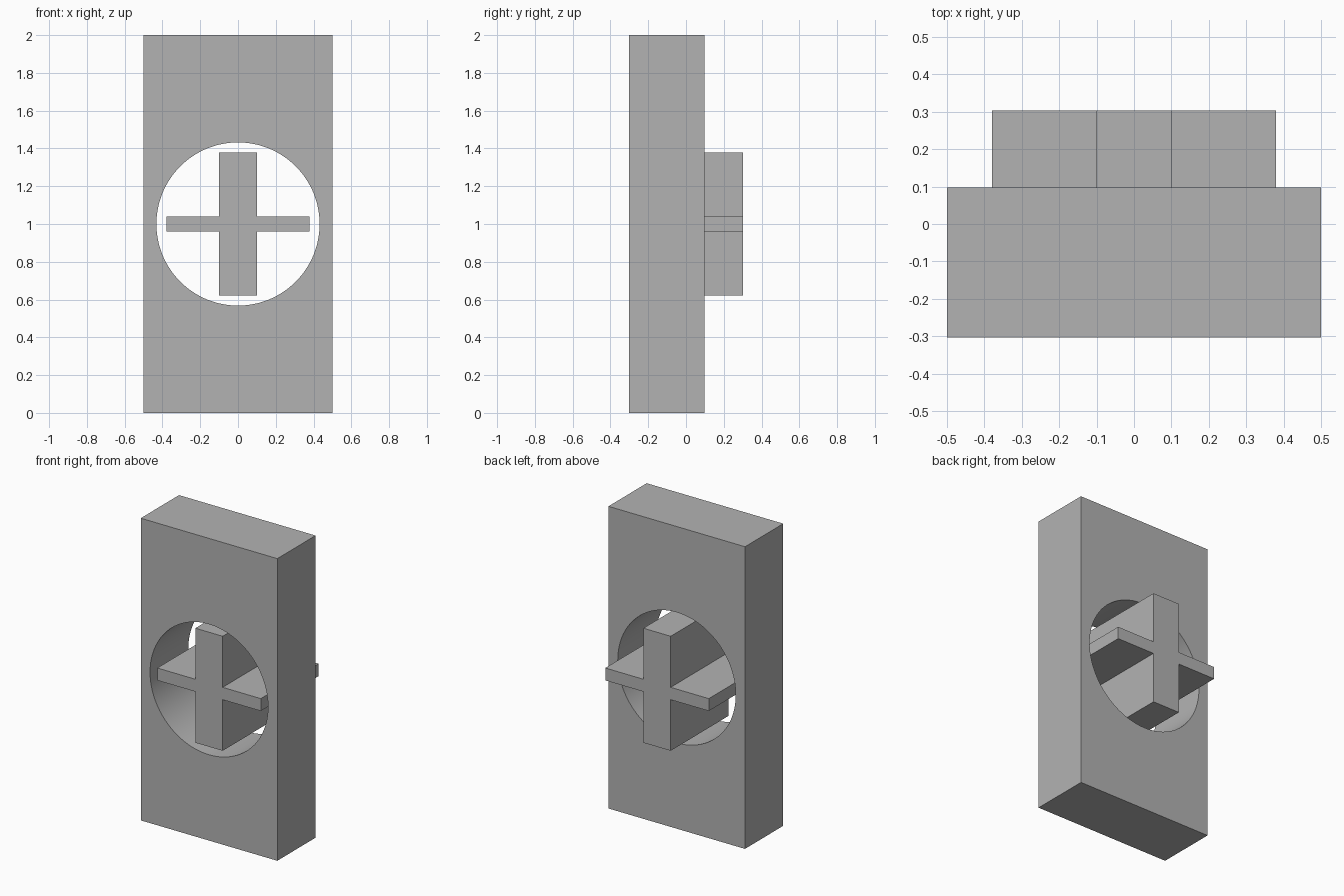
import bpy
import bmesh
from math import pi, radians

cube = bpy.data.objects.get("Cube")
if cube:
    bpy.data.objects.remove(cube, do_unlink=True)

FRONT, BACK = -0.303, 0.303
PLATE_BACK = 0.097
CENTRE_Z = 1.0

grey = bpy.data.materials.new("light grey")
grey.use_nodes = True
grey.diffuse_color = (0.45, 0.45, 0.45, 1)
grey.node_tree.nodes["Principled BSDF"].inputs["Base Color"].default_value = grey.diffuse_color


def extruded(name, outline, y0, y1):
    """Solid made by pushing an (x, z) outline from y0 to y1."""
    bm = bmesh.new()
    face = bm.faces.new([bm.verts.new((x, y0, z)) for x, z in outline])
    swept = bmesh.ops.extrude_face_region(bm, geom=[face])["geom"]
    new_verts = [v for v in swept if isinstance(v, bmesh.types.BMVert)]
    bmesh.ops.translate(bm, verts=new_verts, vec=(0, y1 - y0, 0))
    bmesh.ops.recalc_face_normals(bm, faces=bm.faces)
    mesh = bpy.data.meshes.new(name)
    bm.to_mesh(mesh)
    bm.free()
    mesh.materials.append(grey)
    obj = bpy.data.objects.new(name, mesh)
    bpy.context.collection.objects.link(obj)
    return obj


# Upright plate
w = 0.5
plate = extruded("plate", [(-w, 0), (w, 0), (w, 2), (-w, 2)], FRONT, PLATE_BACK)

# Round hole through the plate
bpy.ops.mesh.primitive_cylinder_add(vertices=128, radius=0.432, depth=2,
                                    location=(0, 0, CENTRE_Z), rotation=(pi / 2, 0, 0))
cutter = bpy.context.object
cutter.name = "hole_cutter"
cutter.hide_render = True
cutter.data.materials.append(grey)

hole = plate.modifiers.new("hole", "BOOLEAN")
hole.operation = "DIFFERENCE"
hole.solver = "EXACT"
hole.object = cutter
bpy.ops.object.select_all(action="DESELECT")
plate.select_set(True)
bpy.context.view_layer.objects.active = plate
bpy.ops.object.modifier_apply(modifier=hole.name)
bpy.data.objects.remove(cutter, do_unlink=True)
bpy.ops.object.shade_smooth_by_angle(angle=radians(30))

# Cross floating in the hole, flush in front and standing out behind
arm, half_w, half_t = 0.379, 0.1, 0.041
quarter = [(arm, half_t), (half_w, half_t), (half_w, arm)]
outline = (quarter
           + [(-x, z) for x, z in reversed(quarter)]
           + [(-x, -z) for x, z in quarter]
           + [(x, -z) for x, z in reversed(quarter)])
extruded("cross", [(x, z + CENTRE_Z) for x, z in outline], FRONT, BACK)
